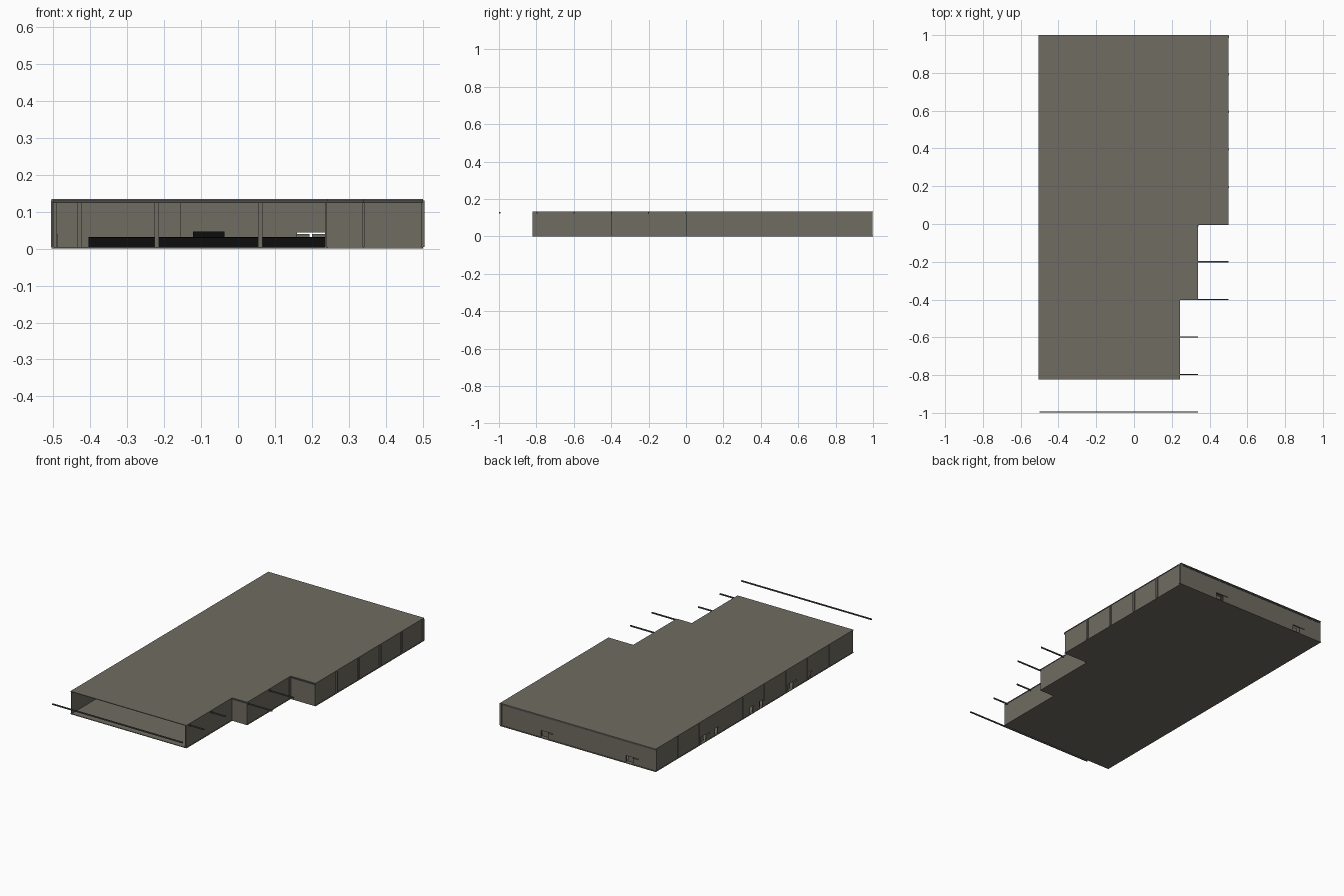
import bpy, bmesh
from mathutils import Matrix, Vector

old = bpy.data.objects.get("Cube")
if old:
    bpy.data.objects.remove(old, do_unlink=True)


def material(name, rgb):
    m = bpy.data.materials.new(name)
    m.use_nodes = True
    m.diffuse_color = (*rgb, 1)
    m.node_tree.nodes["Principled BSDF"].inputs["Base Color"].default_value = (*rgb, 1)
    return m


CONCRETE = material("warm grey concrete", (0.16, 0.15, 0.122))
STEEL = material("dark steel", (0.07, 0.075, 0.075))
BLACK = material("black furniture", (0.004, 0.004, 0.004))

TOP = 0.134       # roof level
CEIL = 0.13       # wall head
T = 0.005         # wall thickness
FLOOR = 0.004
FRONT = -0.822


def finish(name, bm, mat):
    me = bpy.data.meshes.new(name)
    bmesh.ops.recalc_face_normals(bm, faces=bm.faces)
    bm.to_mesh(me)
    bm.free()
    me.materials.append(mat)
    ob = bpy.data.objects.new(name, me)
    bpy.context.collection.objects.link(ob)
    return ob


def boxes(name, items, mat):
    """One object from boxes given as (x0, x1, y0, y1, z0, z1)."""
    bm = bmesh.new()
    for x0, x1, y0, y1, z0, z1 in items:
        mid = Vector((x0 + x1, y0 + y1, z0 + z1)) / 2
        size = Vector((x1 - x0, y1 - y0, z1 - z0))
        bmesh.ops.create_cube(bm, size=1, matrix=Matrix.Translation(mid) @ Matrix.Diagonal(size).to_4x4())
    return finish(name, bm, mat)


def slab(name, outline, z0, z1, mat):
    bm = bmesh.new()
    face = bm.faces.new([bm.verts.new((x, y, z0)) for x, y in outline])
    out = bmesh.ops.extrude_face_region(bm, geom=[face])
    verts = [v for v in out["geom"] if isinstance(v, bmesh.types.BMVert)]
    bmesh.ops.translate(bm, verts=verts, vec=(0, 0, z1 - z0))
    return finish(name, bm, mat)


def wall_spans(start, end, doors, height):
    """Spans (a, b, z0, z1) of a wall with door openings left out."""
    spans, at = [], start
    for a, b in sorted(doors):
        spans += [(at, a, FLOOR, CEIL), (a, b, height, CEIL)]
        at = b
    return spans + [(at, end, FLOOR, CEIL)]


# Stepped floor and roof
footprint = [(-0.505, FRONT), (0.243, FRONT), (0.243, -0.4), (0.34, -0.4),
             (0.34, 0), (0.5, 0), (0.5, 1), (-0.505, 1)]
slab("floor", footprint, 0, FLOOR, CONCRETE)
slab("roof", footprint, CEIL, TOP, CONCRETE)

# Back and side walls with door openings
DOOR_H = 0.043
back_doors = [(-0.39, -0.31), (0.16, 0.24)]
side_doors = [(-0.44, -0.40), (-0.30, -0.22), (0.0, 0.04), (0.09, 0.13), (0.42, 0.45), (0.50, 0.58)]
boxes("back_wall", [(a, b, 0.99 - T, 0.995, z0, z1)
                    for a, b, z0, z1 in wall_spans(-0.5, 0.5, back_doors, DOOR_H)], CONCRETE)
boxes("right_wall", [(-0.503, -0.503 + T, a, b, z0, z1)
                     for a, b, z0, z1 in wall_spans(FRONT, 0.99, side_doors, DOOR_H)], CONCRETE)

# Stepped left walls
boxes("stepped_walls", [
    (0.24 - T, 0.24, FRONT, -0.4, FLOOR, CEIL),
    (0.24 - T, 0.338, -0.4, -0.4 + T, FLOOR, CEIL),
    (0.338 - T, 0.338, -0.4, 0, FLOOR, CEIL),
    (0.338 - T, 0.497, 0, T, FLOOR, CEIL),
    (0.497 - T, 0.497, 0, 0.99, FLOOR, CEIL)], CONCRETE)

# Door leaves: one closed half, one recessed half per opening
leaves = []
for a, b in back_doors:
    m = (a + b) / 2
    leaves += [(a, m - 0.006, 0.992, 0.996, FLOOR, DOOR_H - 0.004),
               (m, b, 0.975, 0.978, FLOOR, DOOR_H - 0.004)]
for a, b in side_doors:
    m = (a + b) / 2
    leaves += [(-0.505, -0.501, a, m - 0.004, FLOOR, DOOR_H - 0.004),
               (-0.49, -0.487, m, b, FLOOR, DOOR_H - 0.004)]
boxes("door_leaves", leaves, CONCRETE)

# Roof beams on a regular bay, running past the stepped corners
beams = []
for i in range(11):
    y = -0.996 + i * 0.199
    reach = 0.34 if y < -0.5 else 0.5
    beams.append((-0.5, reach, y - 0.003, y + 0.003, 0.123, CEIL))
boxes("roof_beams", beams, STEEL)

# Wall posts at each bay of both long sides
posts = []
for i in range(5):
    y = 0.196 + i * 0.199
    posts.append((0.49, 0.504, y - 0.006, y + 0.006, FLOOR, CEIL))
for i in range(9):
    y = -0.6 + i * 0.199
    posts.append((-0.506, -0.49, y - 0.003, y + 0.003, FLOOR, CEIL))
posts.append((0.33, 0.342, -0.012, 0, FLOOR, 0.123))
boxes("wall_posts", posts, CONCRETE)

# Interior columns
boxes("interior_columns", [(x - 0.006, x + 0.006, y - 0.006, y + 0.006, FLOOR, CEIL)
                           for x in (-0.43, -0.22, 0.06) for y in (-0.4, 0, 0.4, 0.8)], CONCRETE)

# Back room partition and its door
boxes("partition", [(-0.498, -0.155, 0.9, 0.905, FLOOR, CEIL)], CONCRETE)
boxes("partition_door", [(-0.485, -0.452, 0.896, 0.9, FLOOR, 0.027)], CONCRETE)

# Rows of tables: a top and a modesty panel
tables = []
for i in range(10):
    y = -0.35 + i * 0.115
    tables += [(-0.405, 0.238, y, y + 0.04, 0.028, 0.032),
               (-0.405, 0.238, y + 0.018, y + 0.022, FLOOR, 0.028)]
boxes("table_rows", tables, BLACK)
boxes("raised_counter", [(-0.122, -0.037, 0.8, 0.83, FLOOR, 0.046)], BLACK)
